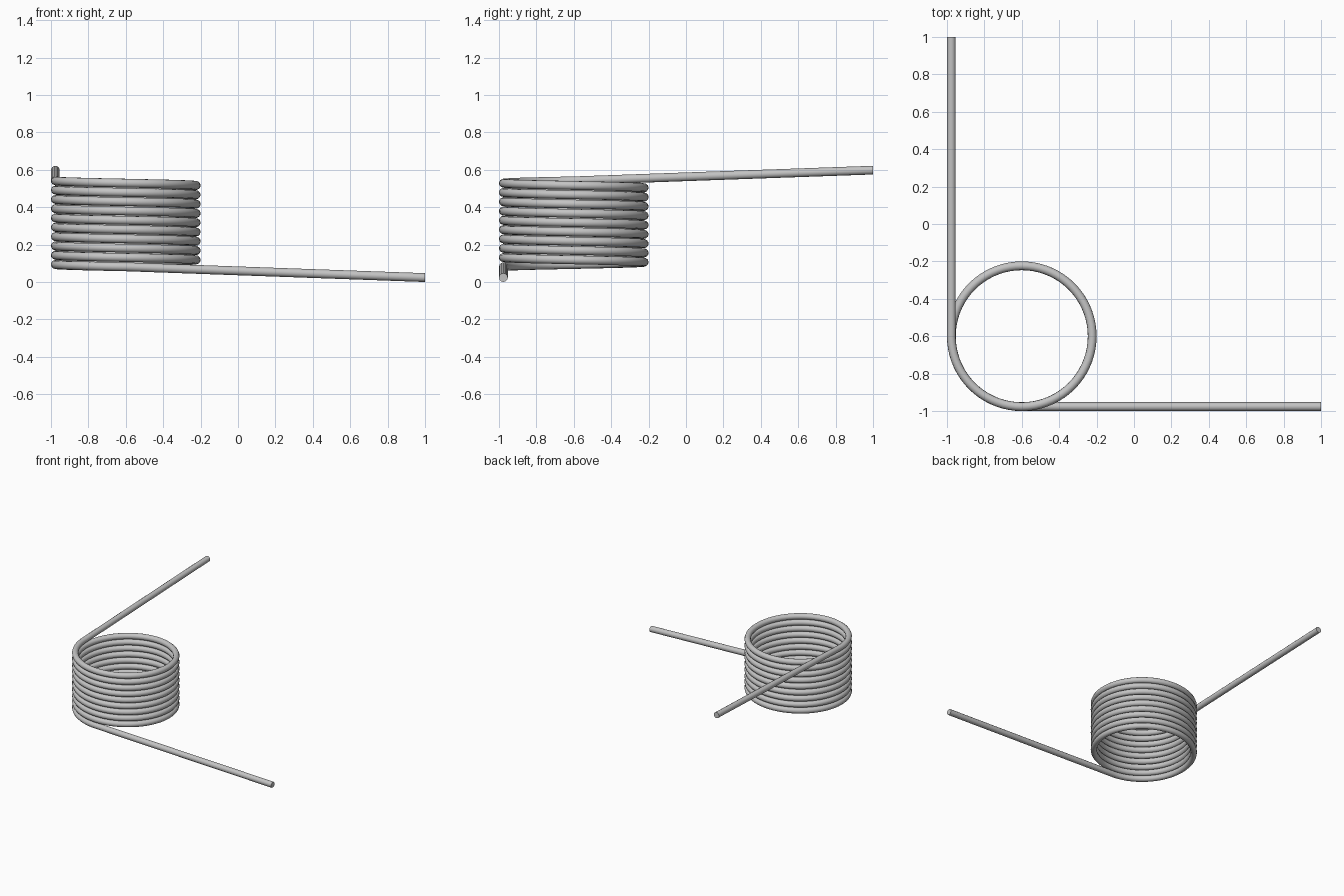
import bpy
from math import pi, sin, cos

cube = bpy.data.objects.get("Cube")
if cube:
    bpy.data.objects.remove(cube, do_unlink=True)

WIRE = 0.0235            # wire radius
COIL = 0.4 - WIRE        # coil radius to the wire centre
CENTRE = -0.6            # coil axis, same in x and y
Z_LOW, Z_HIGH = 0.081, 0.541
TURNS, STEPS = 9.25, 72

# Steel material
steel = bpy.data.materials.new("steel grey")
steel.use_nodes = True
colour = (0.55, 0.55, 0.55, 1)
steel.diffuse_color = colour
steel.node_tree.nodes["Principled BSDF"].inputs["Base Color"].default_value = colour

# Wire path: lower leg, clockwise rising coil, upper leg
path = [(1, CENTRE - COIL, WIRE)]
count = int(TURNS * STEPS)
for i in range(count + 1):
    t = i / count
    a = -pi / 2 - 2 * pi * TURNS * t
    path.append((CENTRE + COIL * cos(a), CENTRE + COIL * sin(a),
                 Z_LOW + (Z_HIGH - Z_LOW) * t))
path.append((CENTRE - COIL, 1, 0.598))

# Sweep a round section along the path
curve = bpy.data.curves.new("torsion_spring", 'CURVE')
curve.dimensions = '3D'
curve.bevel_depth = WIRE
curve.bevel_resolution = 4
curve.use_fill_caps = True
spline = curve.splines.new('POLY')
spline.points.add(len(path) - 1)
for point, co in zip(spline.points, path):
    point.co = (*co, 1)
curve.materials.append(steel)
spring = bpy.data.objects.new("torsion_spring", curve)
bpy.context.collection.objects.link(spring)

# Turn into a smooth mesh with sharp wire ends
bpy.ops.object.select_all(action='DESELECT')
spring.select_set(True)
bpy.context.view_layer.objects.active = spring
bpy.ops.object.convert(target='MESH')
bpy.ops.object.shade_smooth_by_angle(angle=pi / 4)
